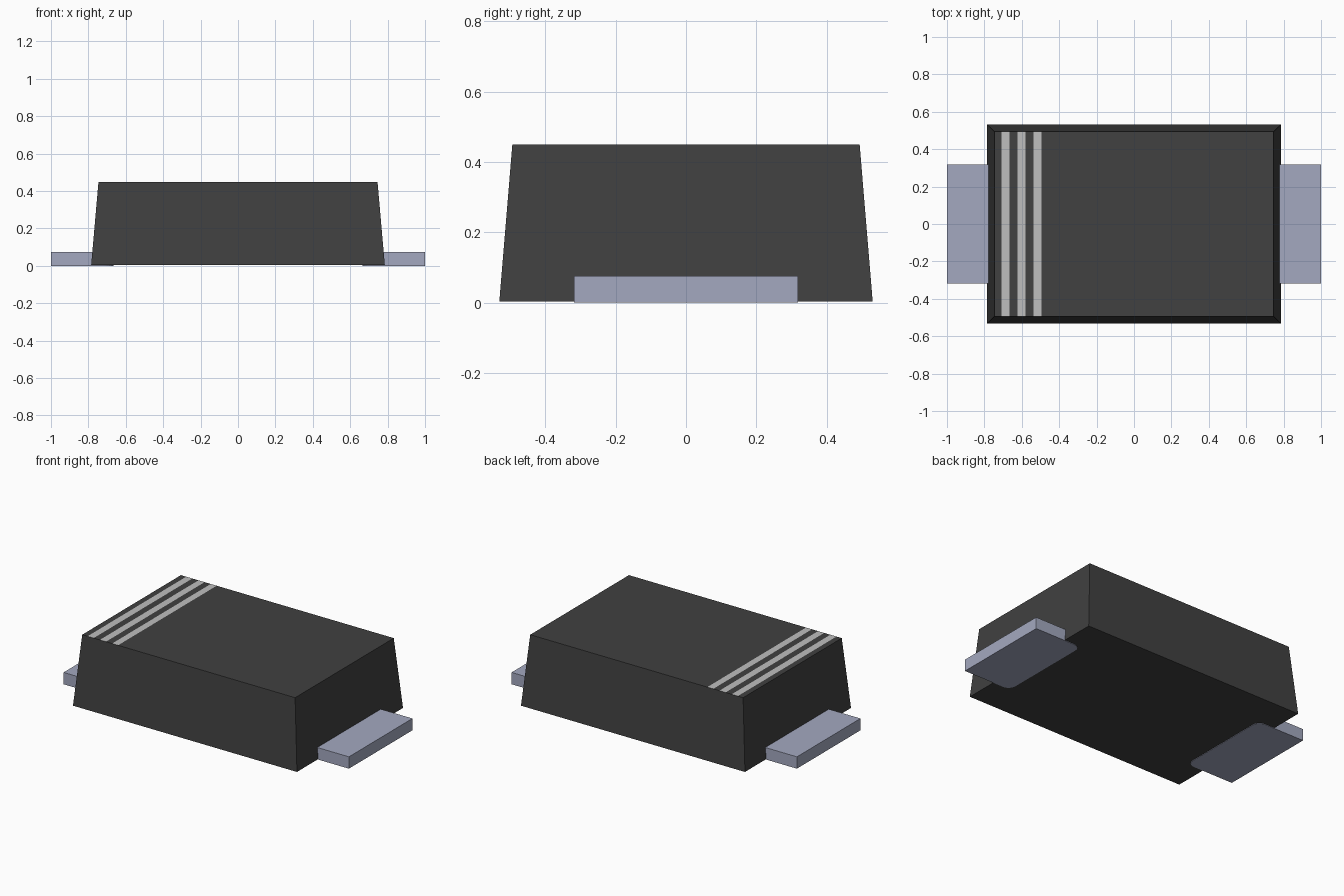
import bpy
import bmesh
import math
from mathutils import Vector

cube = bpy.data.objects.get("Cube")
if cube:
    bpy.data.objects.remove(cube, do_unlink=True)


def material(name, rgb):
    mat = bpy.data.materials.new(name)
    mat.use_nodes = True
    mat.diffuse_color = (*rgb, 1)
    bsdf = mat.node_tree.nodes["Principled BSDF"]
    bsdf.inputs["Base Color"].default_value = (*rgb, 1)
    bsdf.inputs["Roughness"].default_value = 0.6
    return mat


def add_object(name, bm, mats):
    bmesh.ops.recalc_face_normals(bm, faces=bm.faces)
    mesh = bpy.data.meshes.new(name)
    bm.to_mesh(mesh)
    bm.free()
    for mat in mats:
        mesh.materials.append(mat)
    obj = bpy.data.objects.new(name, mesh)
    bpy.context.collection.objects.link(obj)
    return obj


black = material("black plastic", (0.052, 0.052, 0.052))
silver = material("silver metal", (0.37, 0.395, 0.525))
grey = material("light grey paint", (0.52, 0.52, 0.52))

# Tapered body, floating a hair above the underside of the leads
BASE, TOP = 0.003, 0.449
STRIPES = [(-0.709, -0.666), (-0.623, -0.580), (-0.537, -0.495)]
bm = bmesh.new()
bmesh.ops.create_cube(bm, size=2)
for v in bm.verts:
    hx, hy, z = (0.746, 0.494, TOP) if v.co.z > 0 else (0.785, 0.531, BASE)
    v.co = (v.co.x * hx, v.co.y * hy, z)

# Painted stripes cut into the top face
for x in (edge for stripe in STRIPES for edge in stripe):
    top = [f for f in bm.faces if f.calc_center_median().z > TOP - 0.001]
    geom = top + list({e for f in top for e in f.edges}) + list({v for f in top for v in f.verts})
    bmesh.ops.bisect_plane(bm, geom=geom, plane_co=(x, 0, 0), plane_no=(1, 0, 0))
for f in bm.faces:
    c = f.calc_center_median()
    if c.z > TOP - 0.001 and any(a < c.x < b for a, b in STRIPES):
        f.material_index = 1
add_object("body", bm, [black, grey])


# Flat leads, with rounded inner corners under the body
def lead(name, side):
    inner, outer, half, r, height = 0.665, 1.0, 0.318, 0.05, 0.075
    outline = [(outer, -half), (outer, half)]
    for sign, start in ((1, 90), (-1, 180)):
        for i in range(7):
            a = math.radians(start + 15 * i)
            outline.append((inner + r + r * math.cos(a),
                            sign * (half - r) + r * math.sin(a)))
    bm = bmesh.new()
    face = bm.faces.new([bm.verts.new((side * x, y, 0)) for x, y in outline])
    ext = bmesh.ops.extrude_face_region(bm, geom=[face])
    verts = [g for g in ext["geom"] if isinstance(g, bmesh.types.BMVert)]
    bmesh.ops.translate(bm, verts=verts, vec=Vector((0, 0, height)))
    add_object(name, bm, [silver])


lead("left_lead", 1)
lead("right_lead", -1)
